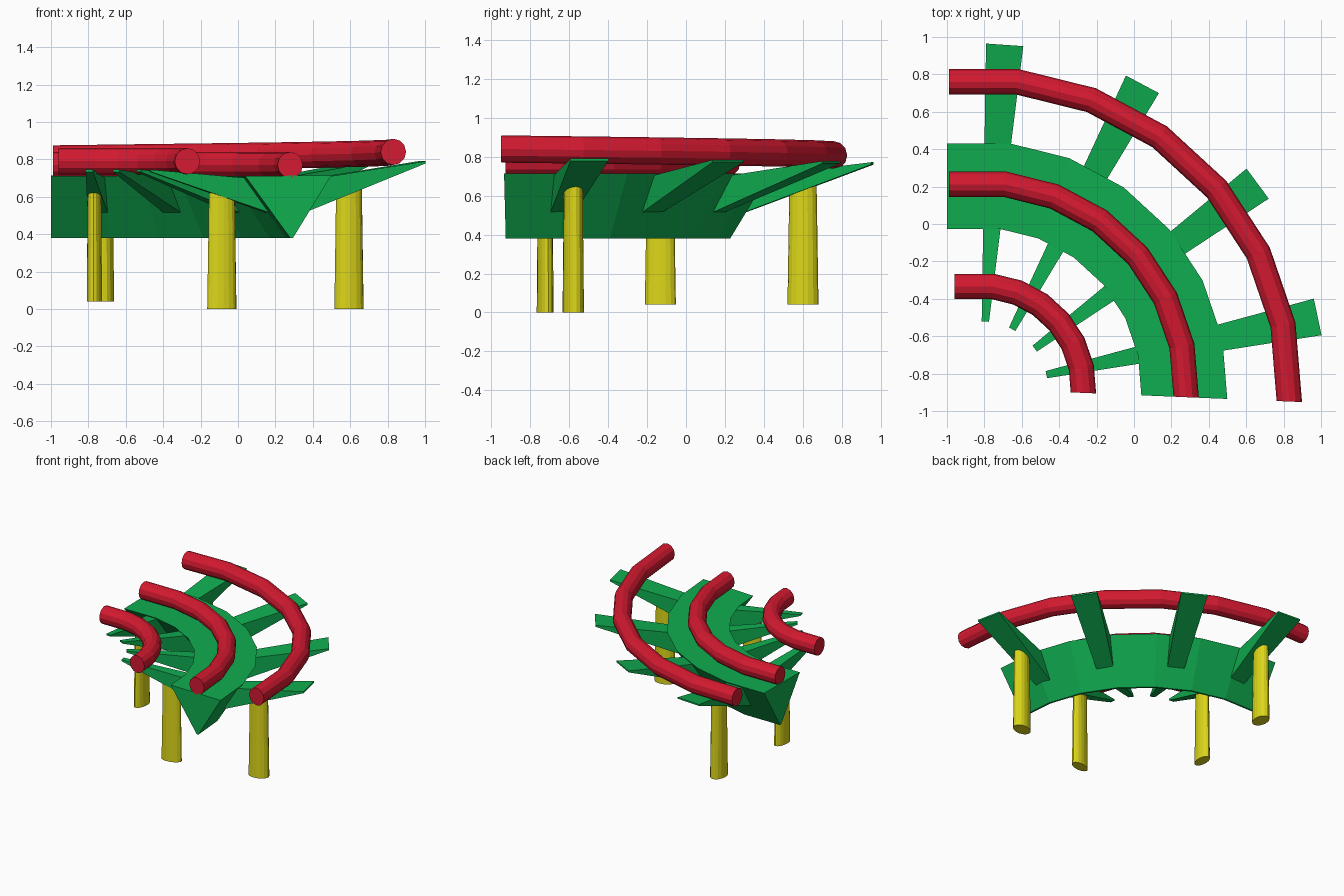
import bpy
from math import sin, cos, pi, radians

if "Cube" in bpy.data.objects:
    bpy.data.objects.remove(bpy.data.objects["Cube"])

CX, CY = -0.82, -0.88                                   # centre of the bend
ANGLES = [-2.4, 11.9, 26, 40.2, 54.6, 69, 83.2]         # facet stations along the bend


def material(name, rgb):
    m = bpy.data.materials.new(name)
    m.diffuse_color = (*rgb, 1)
    m.use_nodes = True
    m.node_tree.nodes["Principled BSDF"].inputs["Base Color"].default_value = m.diffuse_color
    return m


RED = material("red_paint", (0.66, 0.01, 0.03))
GREEN = material("green_paint", (0.005, 0.42, 0.08))
YELLOW = material("yellow_paint", (0.72, 0.68, 0.01))


def polar(r, deg, z):
    a = radians(deg)
    return (CX + r * cos(a), CY + r * sin(a), z)


def loft(name, rings, mat):
    """Skin a list of equal-length rings and cap both ends."""
    n = len(rings[0])
    verts = [v for ring in rings for v in ring]
    faces = [(i * n + j, i * n + (j + 1) % n, (i + 1) * n + (j + 1) % n, (i + 1) * n + j)
             for i in range(len(rings) - 1) for j in range(n)]
    faces += [tuple(reversed(range(n))), tuple(range(len(verts) - n, len(verts)))]
    me = bpy.data.meshes.new(name)
    me.from_pydata(verts, [], faces)
    me.materials.append(mat)
    ob = bpy.data.objects.new(name, me)
    bpy.context.collection.objects.link(ob)
    # consistent outward normals
    import bmesh
    bm = bmesh.new()
    bm.from_mesh(me)
    bmesh.ops.recalc_face_normals(bm, faces=bm.faces)
    bm.to_mesh(me)
    bm.free()
    return ob


def sweep(name, profile, start_x, mat, rise=0.0):
    """Sweep an (r, z) profile round the bend, then straight to start_x."""
    rings = []
    for i, a in enumerate(ANGLES):
        lift = rise * (1 - i / len(ANGLES))
        rings.append([polar(r, a, z + lift) for r, z in profile])
    rings.append([(start_x, y, z) for (_, y, _), (_, z) in zip(rings[-1], profile)])
    return loft(name, rings, mat)


# Triangular spine
sweep("spine", [(0.86, 0.71), (1.32, 0.715), (1.115, 0.38), (1.10, 0.38)], -1.0, GREEN)

# Round rails
for name, r, z, x0, rise in [("inner_rail", 0.55, 0.79, -0.96, 0.0),
                             ("middle_rail", 1.10, 0.77, -0.99, 0.0),
                             ("outer_rail", 1.652, 0.805, -0.99, 0.035)]:
    circle = [(r + 0.068 * cos(2 * pi * k / 12), z + 0.07 * sin(2 * pi * k / 12))
              for k in range(12)]
    sweep(name, circle, x0, RED, rise)

# Tapered cross ties on both sides of the spine
for i, a in enumerate([12, 36.5, 62, 86]):
    tip = 0.79 - 0.006 * i
    for side, prof in [("outer", [(1.845, tip), (1.845, tip - 0.012), (1.19, 0.515), (1.30, 0.705)]),
                       ("inner", [(0.36, 0.745), (0.36, 0.733), (1.00, 0.515), (0.88, 0.70)])]:
        loft(f"{side}_tie_{i + 1}",
             [[polar(r, a + d, z) for r, z in prof] for d in (-3.1, 3.1)], GREEN)

# Oval support posts under the first and last ties
for i, (a, base, r_out) in enumerate([(12, 0.0, 1.445), (86, 0.04, 1.485)]):
    for side, r, tang, top in [("outer", r_out, 0.05, 0.65), ("inner", 0.75, 0.038, 0.62)]:
        rings = []
        for z, s in ((base, 1.08), (top, 0.95)):
            ring = []
            for k in range(16):
                t = 2 * pi * k / 16
                u, v = 0.074 * s * cos(t), tang * s * sin(t)
                x, y, _ = polar(r + u, a, 0)
                ring.append((x - v * sin(radians(a)), y + v * cos(radians(a)), z))
            rings.append(ring)
        loft(f"{side}_post_{i + 1}", rings, YELLOW)
